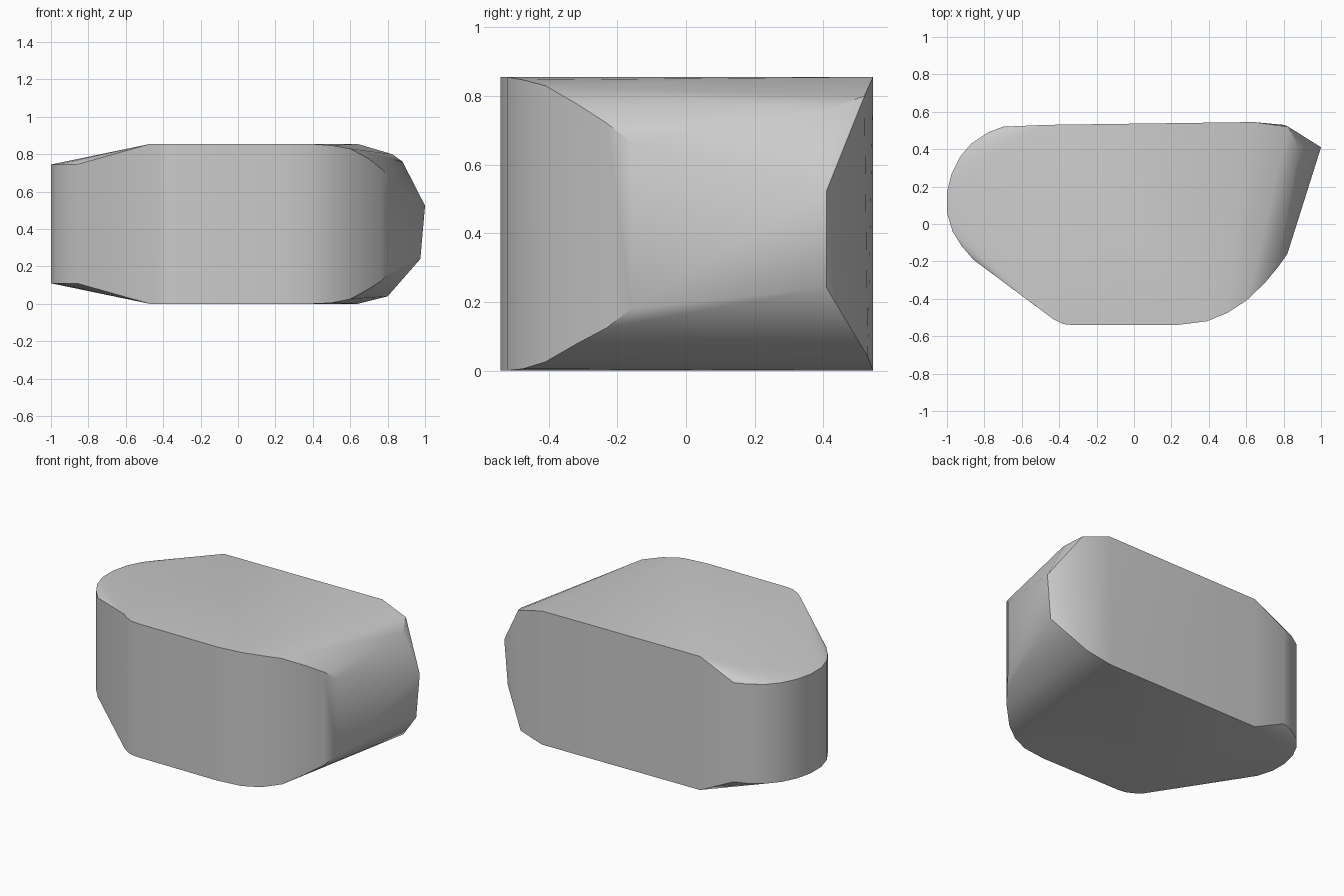
import bpy
import bmesh
import math

HEIGHT = 0.855

cube = bpy.data.objects.get("Cube")
if cube:
    bpy.data.objects.remove(cube, do_unlink=True)


def make_material(name, colour):
    mat = bpy.data.materials.new(name)
    mat.use_nodes = True
    mat.diffuse_color = colour
    mat.node_tree.nodes["Principled BSDF"].inputs["Base Color"].default_value = colour
    return mat


def mirrored(outline, low):
    """Stack an outline at a low height and at the matching high one."""
    return [(x, y, z) for x, y in outline for z in (low, HEIGHT - low)]


# Flat top and bottom: front edge, then back edge
rim = [(-0.47, -0.48), (-0.43, -0.51), (-0.38, -0.535), (-0.33, -0.54),
       (0.23, -0.54), (0.39, -0.52), (0.64, 0.545), (-0.47, 0.53)]

# Rounded, shorter left end
left_end = [(-0.86, -0.19), (-0.92, -0.12), (-0.97, -0.04), (-1, 0.06),
            (-1, 0.17), (-0.975, 0.27), (-0.93, 0.36), (-0.87, 0.43),
            (-0.78, 0.49), (-0.7, 0.52)]

# Front right curve, as x, y, bottom and top
front_curve = [(0.5, -0.475, 0.005, 0.847), (0.6, -0.41, 0.025, 0.83),
               (0.7, -0.315, 0.08, 0.775), (0.77, -0.23, 0.125, 0.72),
               (0.82, -0.16, 0.18, 0.665)]

# Faceted right tip
tip = [(1, 0.41, 0.525), (0.975, 0.41, 0.24), (0.88, 0.41, 0.76),
       (0.825, 0.52, 0.8), (0.8, 0.53, 0.04)]

points = mirrored(rim, 0) + mirrored(left_end, 0.11) + tip
for x, y, low, high in front_curve:
    points += [(x, y, low), (x, y, high)]

# Wrap the outlines in one closed, faceted skin
bm = bmesh.new()
for point in points:
    bm.verts.new(point)
hull = bmesh.ops.convex_hull(bm, input=bm.verts)
loose = {e for e in hull["geom_interior"] + hull["geom_unused"]
         if isinstance(e, bmesh.types.BMVert)}
bmesh.ops.delete(bm, geom=list(loose), context="VERTS")
bmesh.ops.dissolve_limit(bm, angle_limit=math.radians(1),
                         verts=bm.verts, edges=bm.edges)
bmesh.ops.recalc_face_normals(bm, faces=bm.faces)

mesh = bpy.data.meshes.new("faceted_block")
bm.to_mesh(mesh)
bm.free()
mesh.materials.append(make_material("plain_grey", (0.6, 0.6, 0.6, 1)))

block = bpy.data.objects.new("faceted_block", mesh)
bpy.context.collection.objects.link(block)

# Soft shading on the curves, crisp main edges
bpy.context.view_layer.objects.active = block
block.select_set(True)
bpy.ops.object.shade_smooth_by_angle(angle=math.radians(30))
